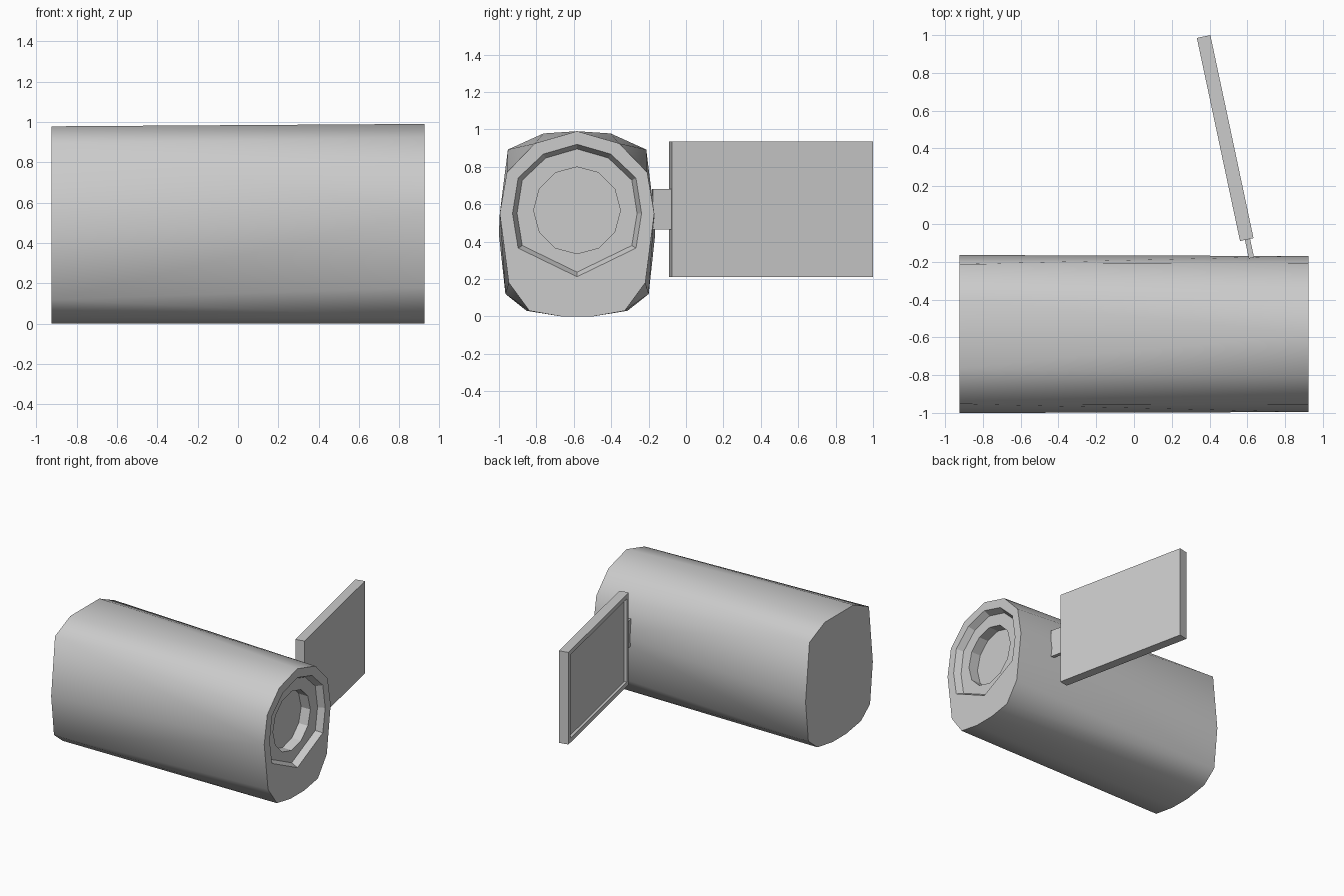
import bpy, bmesh, math
from mathutils import Vector, Matrix

if "Cube" in bpy.data.objects:
    bpy.data.objects.remove(bpy.data.objects["Cube"])

CY = -0.5825            # centre line of the body
HALF = 0.925            # half length of the body

grey = bpy.data.materials.new("plain_grey")
grey.diffuse_color = (0.6, 0.6, 0.6, 1)
grey.use_nodes = True
grey.node_tree.nodes["Principled BSDF"].inputs["Base Color"].default_value = grey.diffuse_color


def finish(name, bm, smooth=None):
    bmesh.ops.recalc_face_normals(bm, faces=bm.faces)
    me = bpy.data.meshes.new(name)
    bm.to_mesh(me)
    bm.free()
    me.materials.append(grey)
    ob = bpy.data.objects.new(name, me)
    bpy.context.collection.objects.link(ob)
    if smooth:
        bpy.ops.object.select_all(action='DESELECT')
        ob.select_set(True)
        bpy.context.view_layer.objects.active = ob
        bpy.ops.object.shade_smooth_by_angle(angle=math.radians(smooth))
    return ob


def mirrored(half):
    """Closed (y, z) outline from its right half, listed top to bottom."""
    left = [(-y, z) for y, z in reversed(half) if y > 0]
    return [(CY + y, z) for y, z in half + left]


def ring(bm, x, pts):
    return [bm.verts.new((x, y, z)) for y, z in pts]


def loop_edges(bm, vs):
    return [bm.edges.new((vs[i - 1], vs[i])) for i in range(len(vs))]


def bridge(bm, a, b):
    for i in range(len(a)):
        bm.faces.new((a[i - 1], a[i], b[i], b[i - 1]))


def scaled(pts, s, cz):
    return [(CY + (y - CY) * s, cz + (z - cz) * s) for y, z in pts]


rear = mirrored([(.18, .978), (.37, .892), (.418, .44), (.383, .12),
                 (.27, .03), (.085, 0)])
front = mirrored([(0, .99), (.225, .925), (.375, .77), (.413, .55),
                  (.365, .18), (.255, .03), (.085, 0)])
rim = mirrored([(0, .92), (.18, .868), (.315, .74), (.345, .55),
                (.315, .365), (0, .212)])
lens = [(CY + .232 * math.sin(k * math.tau / 12),
         .567 + .232 * math.cos(k * math.tau / 12)) for k in range(12)]

# Body shell: hull between the two end outlines, open at the front
bm = bmesh.new()
ring(bm, -HALF, rear)
ring(bm, HALF, front)
res = bmesh.ops.convex_hull(bm, input=bm.verts)
bmesh.ops.delete(bm, geom=[v for v in res["geom_interior"]
                           if isinstance(v, bmesh.types.BMVert)], context='VERTS')
bmesh.ops.recalc_face_normals(bm, faces=bm.faces)
bmesh.ops.delete(bm, geom=[f for f in bm.faces
                           if all(v.co.x > HALF - .001 for v in f.verts)],
                 context='FACES')
bmesh.ops.dissolve_limit(bm, angle_limit=.01, verts=bm.verts, edges=bm.edges)

# Front plate with the lens opening
edge = [e for e in bm.edges if e.is_boundary]
edge += loop_edges(bm, ring(bm, HALF, rim))
bmesh.ops.triangle_fill(bm, edges=edge, use_beauty=True, normal=(1, 0, 0))
finish("body", bm, 60)

# Lens: tapered rim, stepped floor, sunken glass
bm = bmesh.new()
outer = ring(bm, HALF, rim)
inner = ring(bm, HALF - .05, scaled(rim, .93, .565))
bridge(bm, outer, inner)
hole = ring(bm, HALF - .05, lens)
glass = ring(bm, HALF - .13, lens)
bridge(bm, hole, glass)
bm.faces.new(glass)
bm.edges.index_update()
fill = [e for e in bm.edges if e.is_boundary
        and all(abs(v.co.x - HALF + .05) < .001 for v in e.verts)]
bmesh.ops.triangle_fill(bm, edges=fill, use_beauty=True, normal=(1, 0, 0))
finish("lens", bm)

# Swung-out screen and its hinge share one turned frame
swing = Matrix.Translation((.597, -.0825, .573)) @ Matrix.Rotation(math.radians(12), 4, 'Z')


def box(bm, size, centre):
    m = swing @ Matrix.Translation(centre) @ Matrix.Diagonal((*size, 1))
    bmesh.ops.create_cube(bm, size=1, matrix=m)


bm = bmesh.new()
box(bm, (.073, 1.099, .724), (0, .5495, 0))
side = swing.to_3x3() @ Vector((-1, 0, 0))
bm.normal_update()
face = [f for f in bm.faces if f.normal.dot(side) > .9]
bmesh.ops.inset_region(bm, faces=face, thickness=.05)
# push the display in behind its border
walls = bmesh.ops.extrude_face_region(bm, geom=face)
bmesh.ops.translate(bm, vec=side * -.02,
                    verts=[v for v in walls["geom"] if isinstance(v, bmesh.types.BMVert)])
bmesh.ops.delete(bm, geom=[f for f in face if f.is_valid], context='FACES')
finish("screen", bm)

bm = bmesh.new()
box(bm, (.028, .11, .215), (.004, -.045, 0))
finish("hinge", bm)
